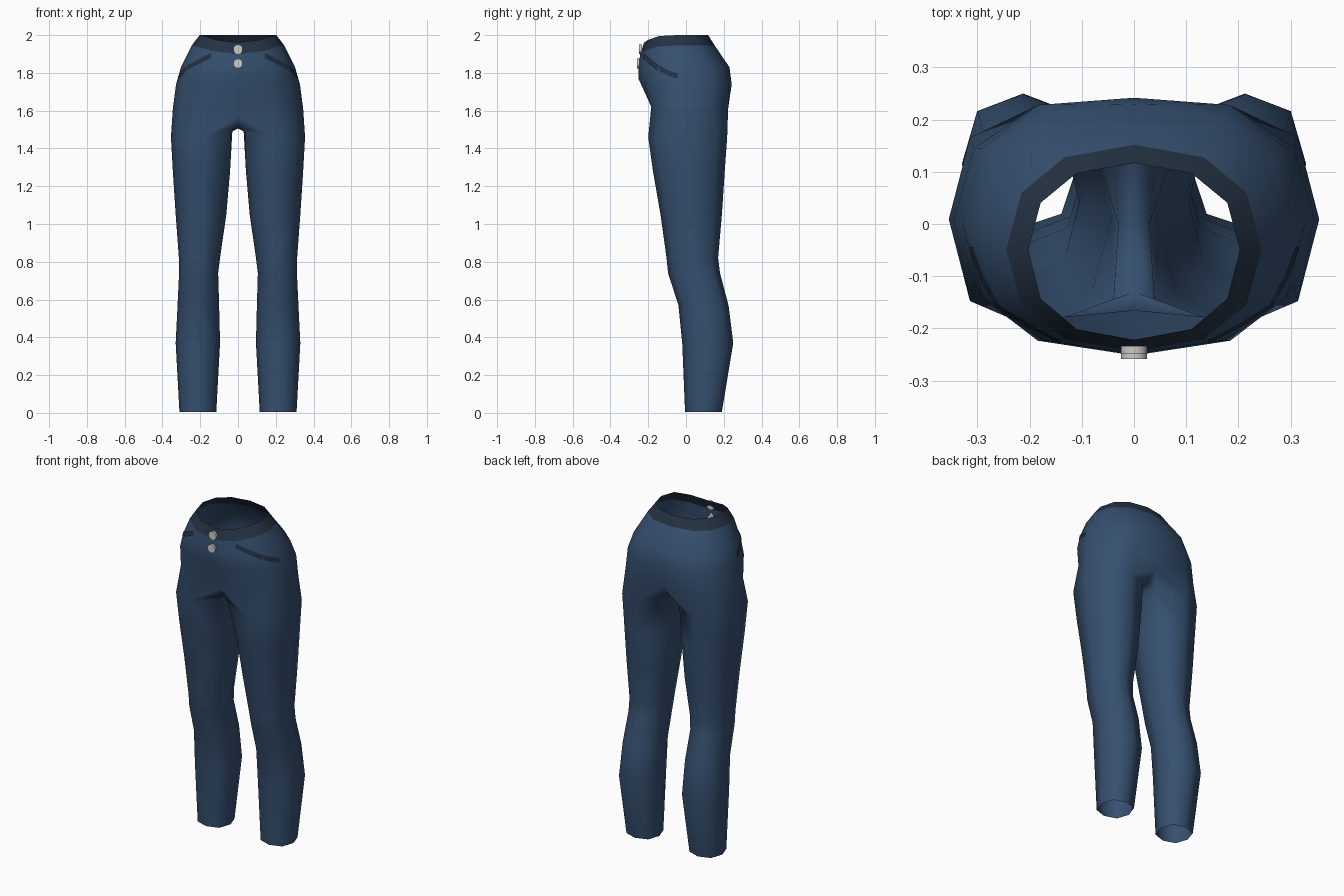
import bpy, bmesh
from math import sin, cos, radians, copysign
from mathutils import Vector
from mathutils.bvhtree import BVHTree

if "Cube" in bpy.data.objects:
    bpy.data.objects.remove(bpy.data.objects["Cube"])


def material(name, rgb):
    m = bpy.data.materials.new(name)
    m.diffuse_color = (*rgb, 1)
    m.use_nodes = True
    m.node_tree.nodes["Principled BSDF"].inputs["Base Color"].default_value = m.diffuse_color
    return m


denim = material("denim", (0.036, 0.080, 0.160))
dark = material("dark denim", (0.018, 0.032, 0.055))
metal = material("button metal", (0.62, 0.60, 0.57))


def power(v, p):
    return copysign(abs(v) ** p, v)


def torso_ring(zf, zb, w, yf, yb, cy, p, cf=0, cb=0):
    """Half ring from front centre round the outside to back centre."""
    pts = []
    for k in range(7):
        a = radians(-90 + 30 * k)
        s = power(sin(a), p)
        y = cy + s * ((yb - cy) if s > 0 else (cy - yf))
        x = 0 if k in (0, 6) else w * power(cos(a), p)
        y += cf if k == 0 else -cb if k == 6 else 0
        drop = max(0, -sin(a)) ** 3
        pts.append((x, y, zb + (zf - zb) * drop))
    return pts


def leg_ring(z, xi, xo, yf, yb):
    """Octagon: five outer points front to back, then three inner ones."""
    cx, cy, rx, ry = (xi + xo) / 2, (yf + yb) / 2, (xo - xi) / 2, (yb - yf) / 2
    return [(cx + rx * power(cos(a), .83), cy + ry * power(sin(a), .83), z)
            for a in (radians(-90 + 45 * k) for k in range(8))]


def bridge(bm, a, b, closed):
    n = len(a)
    for i in range(n if closed else n - 1):
        j = (i + 1) % n
        bm.faces.new((a[i], a[j], b[j], b[i]))


def finish(bm, name, mat, recalc=True):
    if recalc:
        bmesh.ops.recalc_face_normals(bm, faces=bm.faces)
    me = bpy.data.meshes.new(name)
    bm.to_mesh(me)
    me.materials.append(mat)
    ob = bpy.data.objects.new(name, me)
    bpy.context.collection.objects.link(ob)
    m = ob.modifiers.new("Mirror", 'MIRROR')
    m.use_clip = True
    for o in bpy.context.selected_objects:
        o.select_set(False)
    ob.select_set(True)
    bpy.context.view_layer.objects.active = ob
    bpy.ops.object.shade_smooth_by_angle(angle=radians(65))
    return ob


# Trouser body: legs, crotch strip and hips
bm = bmesh.new()


def add(pts):
    return [bm.verts.new(p) for p in pts]


legs = [add(leg_ring(*r)) for r in (
    (0.005, .115, .31, -.005, .19),
    (0.37, .095, .33, -.02, .25),
    (0.57, .10, .32, -.04, .225),
    (0.74, .105, .312, -.095, .18),
    (0.82, .095, .313, -.103, .17),
    (1.05, .062, .33, -.135, .19),
    (1.28, .042, .345, -.175, .205),
    (1.46, .03, .355, -.20, .218))]
for a, b in zip(legs, legs[1:]):
    bridge(bm, a, b, True)
top = legs[-1]
for v, y in zip(top[5:], (.125, 0, -.155)):      # flatten the inner thigh top
    v.co = (.04 if y else .03, y, 1.49)
crotch = add([(0, .19, 1.56), (0, .12, 1.515), (0, 0, 1.505), (0, -.13, 1.515), (0, -.165, 1.57)])
bridge(bm, crotch, top[4:] + top[:1], False)

belt_low = torso_ring(1.90, 1.945, .245, -.243, .152, -.05, .88)
hips = [[crotch[4]] + top[:5] + [crotch[0]]] + [add(r) for r in (
    torso_ring(1.63, 1.61, .345, -.208, .25, .01, .83, .02, .03),
    torso_ring(1.77, 1.74, .328, -.252, .257, 0, .83, 0, .015),
    torso_ring(1.83, 1.83, .302, -.250, .235, -.02, .85, 0, .005),
    belt_low)]
for a, b in zip(hips, hips[1:]):
    bridge(bm, a, b, False)
surface = BVHTree.FromBMesh(bm)
finish(bm, "trouser_body", denim)

# Waistband
bm = bmesh.new()
bridge(bm, add(belt_low), add(torso_ring(1.96, 2.0, .203, -.222, .117, -.05, .88)), False)
finish(bm, "waistband", dark, False)

# Slanted pocket trims laid on the hips
bm = bmesh.new()
rows = ([], [])
for ang, z in ((-58, 1.893), (-44, 1.862), (-31, 1.832), (-19, 1.803), (-8, 1.782)):
    d = Vector((cos(radians(ang)), sin(radians(ang)), 0))
    for row, dz in zip(rows, (-.014, .014)):
        hit = surface.ray_cast(Vector((0.001, 0, z + dz)), d)[0]
        if hit:
            row.append(bm.verts.new(hit + d * .006))
bridge(bm, rows[0], rows[1], False)
finish(bm, "pocket_trim", dark, False)

# Front buttons
for i, (y, z) in enumerate(((-.241, 1.925), (-.252, 1.85))):
    bpy.ops.mesh.primitive_cylinder_add(vertices=10, radius=.026, depth=.014,
                                        location=(0, y, z), rotation=(radians(90), 0, 0))
    ob = bpy.context.object
    ob.name = f"button_{i + 1}"
    ob.data.materials.append(metal)
    bpy.ops.object.shade_smooth_by_angle(angle=radians(40))
